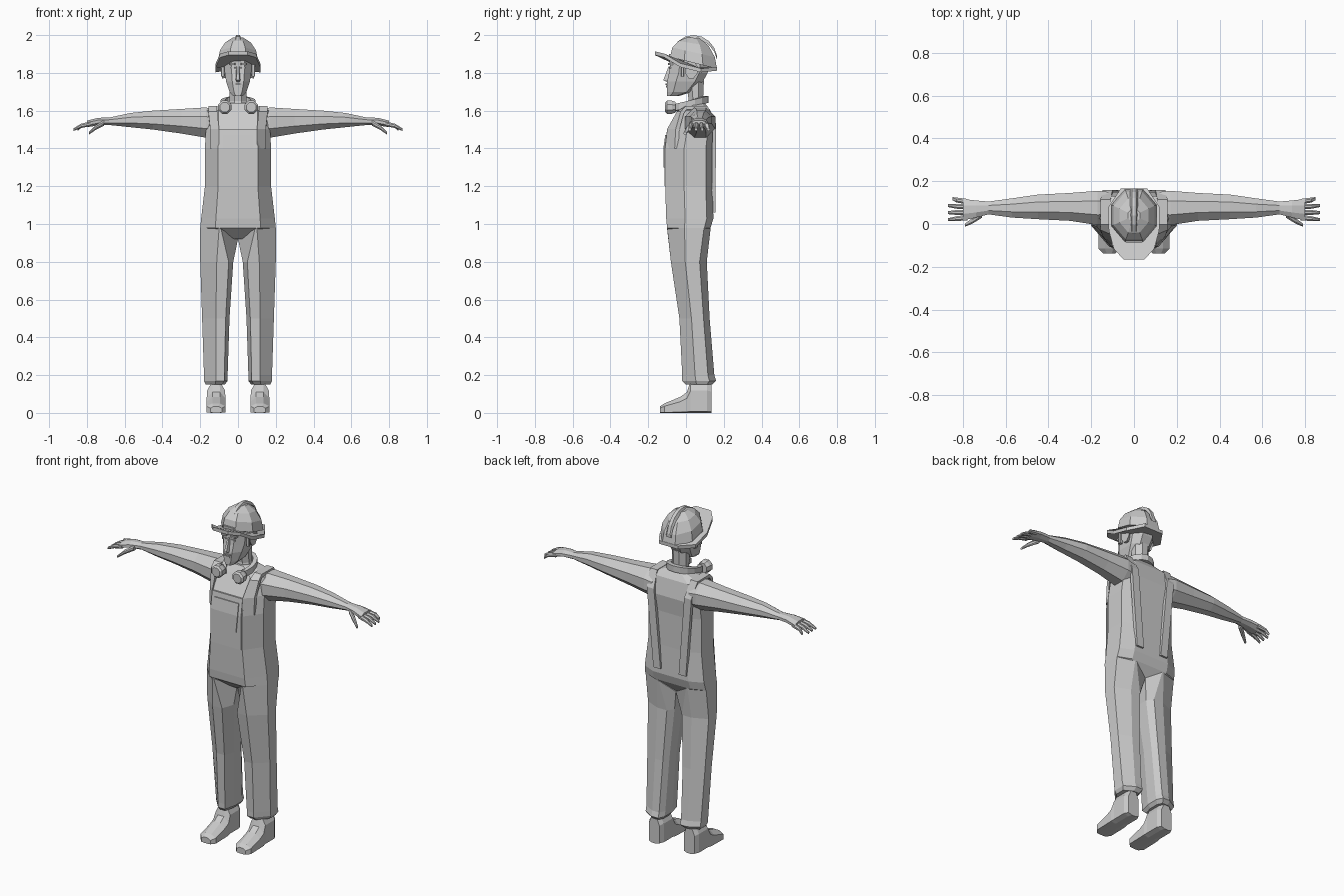
import bpy, bmesh
from math import sin, cos, radians
from mathutils import Vector

if "Cube" in bpy.data.objects:
    bpy.data.objects.remove(bpy.data.objects["Cube"])

tone = (.6, .6, .6, 1)
grey = bpy.data.materials.new("light_grey")
grey.use_nodes = True
grey.diffuse_color = tone
grey.node_tree.nodes["Principled BSDF"].inputs["Base Color"].default_value = tone


def loft(name, rings, flip=1):
    """Skin a row of equal-sized point rings into one flat-shaded object."""
    bm = bmesh.new()
    rows = [[bm.verts.new((x * flip, y, z)) for x, y, z in ring] for ring in rings]
    bm.faces.new(rows[0])
    bm.faces.new(rows[-1])
    for lower, upper in zip(rows, rows[1:]):
        for i in range(len(lower)):
            bm.faces.new((lower[i - 1], lower[i], upper[i], upper[i - 1]))
    bmesh.ops.recalc_face_normals(bm, faces=bm.faces)
    mesh = bpy.data.meshes.new(name)
    bm.to_mesh(mesh)
    bm.free()
    mesh.materials.append(grey)
    obj = bpy.data.objects.new(name, mesh)
    bpy.context.collection.objects.link(obj)


def pair(name, rings):
    """Build the part on the left and mirror it to the right."""
    loft("left_" + name, rings)
    loft("right_" + name, rings, flip=-1)


def octagon(u_low, u_high, v_low, v_high, start=.3, end=.3, front=.3, back=.3):
    """Chamfered box outline; the four cuts are shares of its width and depth."""
    width, depth = u_high - u_low, v_high - v_low
    u_in, u_out = u_low + width * start, u_high - width * end
    v_in, v_out = v_low + depth * front, v_high - depth * back
    return [(u_in, v_low), (u_out, v_low), (u_high, v_in), (u_high, v_out),
            (u_out, v_high), (u_in, v_high), (u_low, v_out), (u_low, v_in)]


def across_x(x, outline):
    return [(x, u, v) for u, v in outline]


def across_y(y, outline):
    return [(u, y, v) for u, v in outline]


def across_z(z, outline):
    return [(u, v, z) for u, v in outline]


def column(rows, **cuts):
    """Symmetric upright body from rows of height, half width, front and back."""
    return [across_z(z, octagon(-half, half, front, back, **cuts))
            for z, half, front, back in rows]


def block(centre, size):
    """Small box with clipped upright corners."""
    (x, y, z), (w, d, h) = centre, (s / 2 for s in size)
    return [across_z(level, octagon(x - w, x + w, y - d, y + d, *[.15] * 4))
            for level in (z - h, z + h)]


def plate(name, rows, depth):
    """Thin sheet from rows of height, half width and front."""
    loft(name, [[(-half, y, z), (half, y, z), (half, y + depth, z), (-half, y + depth, z)]
                for z, half, y in rows])


# Torso, with the crotch wedge at the bottom and the collar at the top
torso = [(.92, .03, -.03, .09), (.98, .2, -.1, .13), (1.03, .195, -.105, .145),
         (1.2, .175, -.11, .14), (1.4, .175, -.11, .14), (1.5, .17, -.09, .15),
         (1.6, .17, -.03, .13), (1.64, .06, 0, .1)]
loft("torso", column(torso, start=.2, end=.2, front=.4, back=.14))

# Bib and chest pocket
plate("bib", [(1.2, .1, -.115), (1.4, .1, -.115), (1.5, .1, -.1)], depth=.009)
plate("chest_pocket", [(1.3, .07, -.12), (1.4, .08, -.12), (1.47, .08, -.11)], depth=.009)

# Shoulder straps running from the bib over the shoulder and down the back
path = [Vector(p) for p in ((.1, -.1, 1.4), (.1, -.09, 1.5), (.11, -.04, 1.59), (.11, 0, 1.615),
                            (.11, .11, 1.615), (.1, .15, 1.53), (.06, .145, 1.06))]
straps = []
for here, before, after in zip(path, path[:1] + path, path[1:] + path[-1:]):
    run = after - before
    lift = Vector((0, -run.z, run.y)).normalized() * .01
    wrap = -.5 * here.y if here.y < 0 else 0
    outer = here + Vector((.047, wrap, 0))
    straps.append([here - lift, outer - lift, outer + lift, here + lift])
pair("strap", straps)

# Trouser legs with a turned-in cuff; the top edge rises from crotch to hip
legs = [(.15, .07, .17, 0, .14), (.17, .055, .18, -.02, .16), (.2, .055, .18, -.02, .15),
        (.5, .045, .19, -.035, .125), (.8, .025, .2, -.08, .11)]
rings = [across_z(z, octagon(*box, start=.14, end=.5, front=.4, back=.2)) for z, *box in legs]
hip = octagon(0, .2, -.1, .13, start=.45, end=.5, front=.4, back=.15)
rings.append([(x, y, .92 + .06 * min(x * 10, 1)) for x, y in hip])
pair("trouser_leg", rings)

# Boots from toe to heel: y, half width, height
middle = .116
boots = [(-.137, .03, .035), (-.115, .05, .05), (-.03, .05, .085), (.005, .05, .11),
         (.025, .047, .17), (.11, .047, .17), (.135, .035, .16)]
pair("boot", [across_y(y, octagon(middle - half, middle + half, 0, height, front=.05))
              for y, half, height in boots])

# Arms and palms: x, then centre, depth and height of each section
arms = [(.12, .075, 1.53, .15, .15), (.17, .075, 1.537, .16, .16), (.3, .08, 1.544, .13, .13),
        (.45, .08, 1.55, .115, .1), (.57, .075, 1.55, .09, .075), (.68, .075, 1.544, .06, .04),
        (.74, .07, 1.542, .08, .04), (.8, .067, 1.53, .1, .035)]


def limb(name, sections):
    pair(name, [across_x(x, octagon(y - depth / 2, y + depth / 2, z - height / 2, z + height / 2))
                for x, y, z, depth, height in sections])


limb("arm", arms)


# Fingers fan out and droop; the thumb points forward
def finger(name, *joints):
    limb(name, [(x, y, z, thick, thick) for x, y, z, thick in joints])


for i, label in enumerate(("index", "middle", "ring", "little")):
    base, tip = .03 + .025 * i, .02 + .033 * i
    reach = .85 if label == "little" else .87
    finger(label + "_finger", (.78, base, 1.53, .025), (.83, (base + tip) / 2, 1.52, .023),
           (reach, tip, 1.5, .014))
finger("thumb", (.71, .045, 1.535, .03), (.755, .015, 1.51, .026), (.79, -.005, 1.48, .015))

# Neck and head
loft("neck", column([(1.58, .06, 0, .1), (1.65, .046, .015, .09), (1.76, .046, 0, .095)]))
head = [(1.677, .026, -.1, -.04), (1.7, .045, -.1, .035), (1.755, .063, -.1, .09),
        (1.8, .07, -.09, .115), (1.84, .072, -.085, .12), (1.9, .072, -.09, .12)]
loft("head", column(head, start=.26, end=.26, front=.25, back=.22))

# Facial features
loft("nose", [[(-half, -.08, z), (half, -.08, z), (half / 2, tip, z), (-half / 2, tip, z)]
              for z, half, tip in ((1.752, .014, -.1), (1.762, .016, -.12), (1.835, .009, -.092))])
loft("upper_lip", block((0, -.1, 1.74), (.04, .016, .007)))
loft("lower_lip", block((0, -.1, 1.728), (.034, .012, .009)))
pair("brow", block((.03, -.08, 1.847), (.035, .03, .01)))
pair("eye", block((.027, -.08, 1.826), (.026, .02, .008)))
pair("ear", [across_x(.06, octagon(0, .045, 1.775, 1.85)),
             across_x(.085, octagon(-.005, .06, 1.77, 1.865))])
pair("helmet_strap", block((.08, -.018, 1.83), (.018, .015, .1)))

# Hard hat: tilted brim, faceted dome and crown ridge
crown, slope, base = .04, .25, 1.863
half = [(.05, -.165), (.095, -.115), (.118, -.03), (.12, .08), (.062, .165)]
outline = half + [(-x, y) for x, y in reversed(half)]
loft("helmet_brim", [[(x, y, base - slope * y - (.03 if abs(x) > .1 else 0) + side)
                      for x, y in outline] for side in (-.01, .01)])
dome = []
for step in range(4):
    angle = radians(step * 25)
    radius = .124 * cos(angle)
    ring = octagon(-radius * .85, radius * .85, crown - radius, crown + radius)
    dome.append([(x, y, base + .13 * sin(angle) - slope * y * cos(angle)) for x, y in ring])
loft("helmet_dome", dome)
ridge = []
for step in range(9):
    angle = radians(10 + step * 20)
    y, z = crown - .127 * cos(angle), base + .137 * sin(angle)
    ridge.append([(-.018, y, z - .02), (.018, y, z - .02), (.01, y, z), (-.01, y, z)])
loft("helmet_ridge", ridge)

# Ear defenders resting around the neck
band = []
for step in range(13):
    angle = radians(24 * step - 54)
    lift = 1.635 + .025 * sin(angle)
    band.append([(r * cos(angle), .015 + (r + .01) * sin(angle), lift + edge)
                 for r, edge in ((.07, -.018), (.094, -.018), (.094, .018), (.07, .018))])
loft("neck_band", band)
pair("ear_defender", [across_y(y, octagon(.07 - r, .07 + r, 1.618 - r, 1.618 + r))
                      for y, r in ((-.11, .026), (-.1, .035), (-.075, .035), (-.055, .028))])
